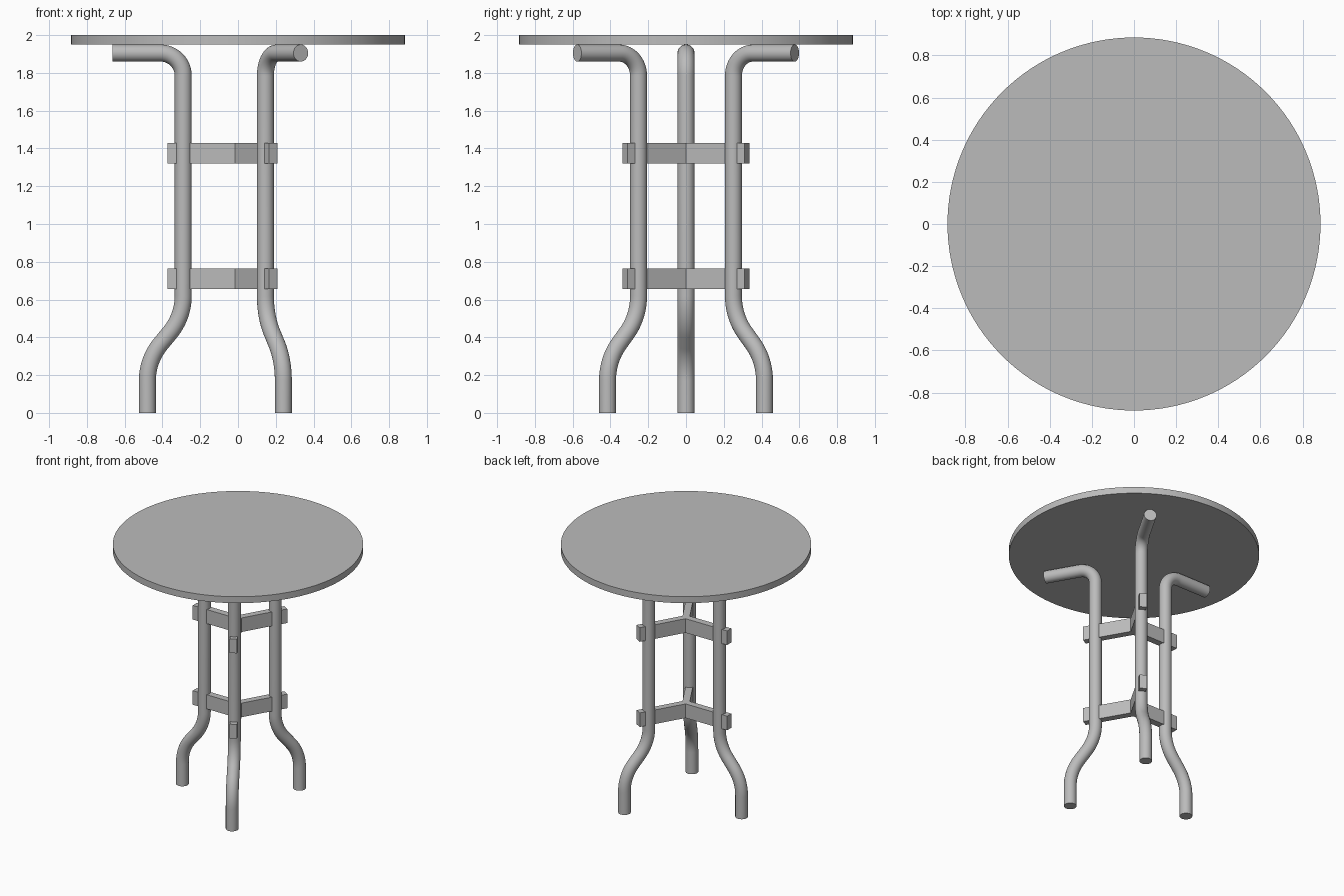
import bpy
import bmesh
from math import cos, sin, pi, radians
from mathutils import Vector

cube = bpy.data.objects.get("Cube")
if cube:
    bpy.data.objects.remove(cube, do_unlink=True)

ARM_ANGLES = [radians(a) for a in (60, 180, 300)]
TUBE = 0.045

grey = bpy.data.materials.new("plain grey")
grey.use_nodes = True
COLOUR = (0.5, 0.5, 0.5, 1)
grey.diffuse_color = COLOUR
grey.node_tree.nodes["Principled BSDF"].inputs["Base Color"].default_value = COLOUR


def finish(obj, smooth):
    obj.data.materials.clear()
    obj.data.materials.append(grey)
    if smooth:
        bpy.ops.object.select_all(action="DESELECT")
        obj.select_set(True)
        bpy.context.view_layer.objects.active = obj
        bpy.ops.object.shade_smooth_by_angle(angle=radians(40))


def fillet(corners, cuts, steps=12):
    """Round each inner corner of a path with a circular-looking arc."""
    path = [Vector(corners[0])]
    for i, cut in enumerate(cuts, 1):
        p = Vector(corners[i])
        u = (Vector(corners[i - 1]) - p).normalized()
        v = (Vector(corners[i + 1]) - p).normalized()
        half = u.angle(v) / 2
        radius = cut * math_tan(half)
        centre = p + (u + v).normalized() * cut / cos(half)
        a, b = p + u * cut - centre, p + v * cut - centre
        sweep = a.angle(b)
        for k in range(steps + 1):
            t = k / steps
            arm = (a * sin((1 - t) * sweep) + b * sin(t * sweep)) / sin(sweep)
            path.append(centre + arm.normalized() * radius)
    path.append(Vector(corners[-1]))
    return path


def math_tan(angle):
    return sin(angle) / cos(angle)


# Round table top
bpy.ops.mesh.primitive_cylinder_add(vertices=128, radius=0.885, depth=0.05,
                                    location=(0, 0, 1.975))
top = bpy.context.object
top.name = "table_top"
finish(top, True)

# Bent tube legs: foot, outward sweep, upright, top support
profile = fillet([(0.48, 0, 0), (0.48, 0, 0.28), (0.29, 0, 0.51),
                  (0.29, 0, 1.905), (0.665, 0, 1.905)], [0.11, 0.11, 0.12])


def tube_leg(name, angle):
    """Sweep a ring along the bent path and cap both ends."""
    bm = bmesh.new()
    side = Vector((0, 1, 0))
    sides = 32
    rings = []
    for i, p in enumerate(profile):
        before = p - profile[i - 1] if i else profile[1] - p
        after = profile[i + 1] - p if i + 1 < len(profile) else before
        tangent = (before.normalized() + after.normalized()).normalized()
        normal = side.cross(tangent)
        rings.append([bm.verts.new(p + TUBE * (normal * cos(k * 2 * pi / sides)
                                               + side * sin(k * 2 * pi / sides)))
                      for k in range(sides)])
    for low, high in zip(rings, rings[1:]):
        for k in range(sides):
            n = (k + 1) % sides
            bm.faces.new((low[k], low[n], high[n], high[k]))
    bm.faces.new(rings[0])
    bm.faces.new(rings[-1])
    bmesh.ops.recalc_face_normals(bm, faces=bm.faces)
    mesh = bpy.data.meshes.new(name)
    bm.to_mesh(mesh)
    bm.free()
    obj = bpy.data.objects.new(name, mesh)
    obj.rotation_euler.z = angle
    bpy.context.collection.objects.link(obj)
    finish(obj, True)


for name, angle in zip(("back_left_leg", "right_leg", "front_left_leg"), ARM_ANGLES):
    tube_leg(name, angle)


# Three-armed braces running through the legs
def brace(name, z_low, z_high, reach=0.373, half=0.026):
    bm = bmesh.new()
    outline = []
    for a in ARM_ANGLES:
        along = Vector((cos(a), sin(a), 0))
        across = Vector((-sin(a), cos(a), 0))
        notch = a + pi / 3
        outline += [along * reach - across * half, along * reach + across * half,
                    Vector((cos(notch), sin(notch), 0)) * half / sin(pi / 3)]
    face = bm.faces.new([bm.verts.new(p + Vector((0, 0, z_low))) for p in outline])
    extruded = bmesh.ops.extrude_face_region(bm, geom=[face])
    moved = [v for v in extruded["geom"] if isinstance(v, bmesh.types.BMVert)]
    bmesh.ops.translate(bm, verts=moved, vec=(0, 0, z_high - z_low))
    bmesh.ops.recalc_face_normals(bm, faces=bm.faces)
    mesh = bpy.data.meshes.new(name)
    bm.to_mesh(mesh)
    bm.free()
    obj = bpy.data.objects.new(name, mesh)
    bpy.context.collection.objects.link(obj)
    finish(obj, False)


brace("lower_brace", 0.655, 0.765)
brace("upper_brace", 1.32, 1.43)
